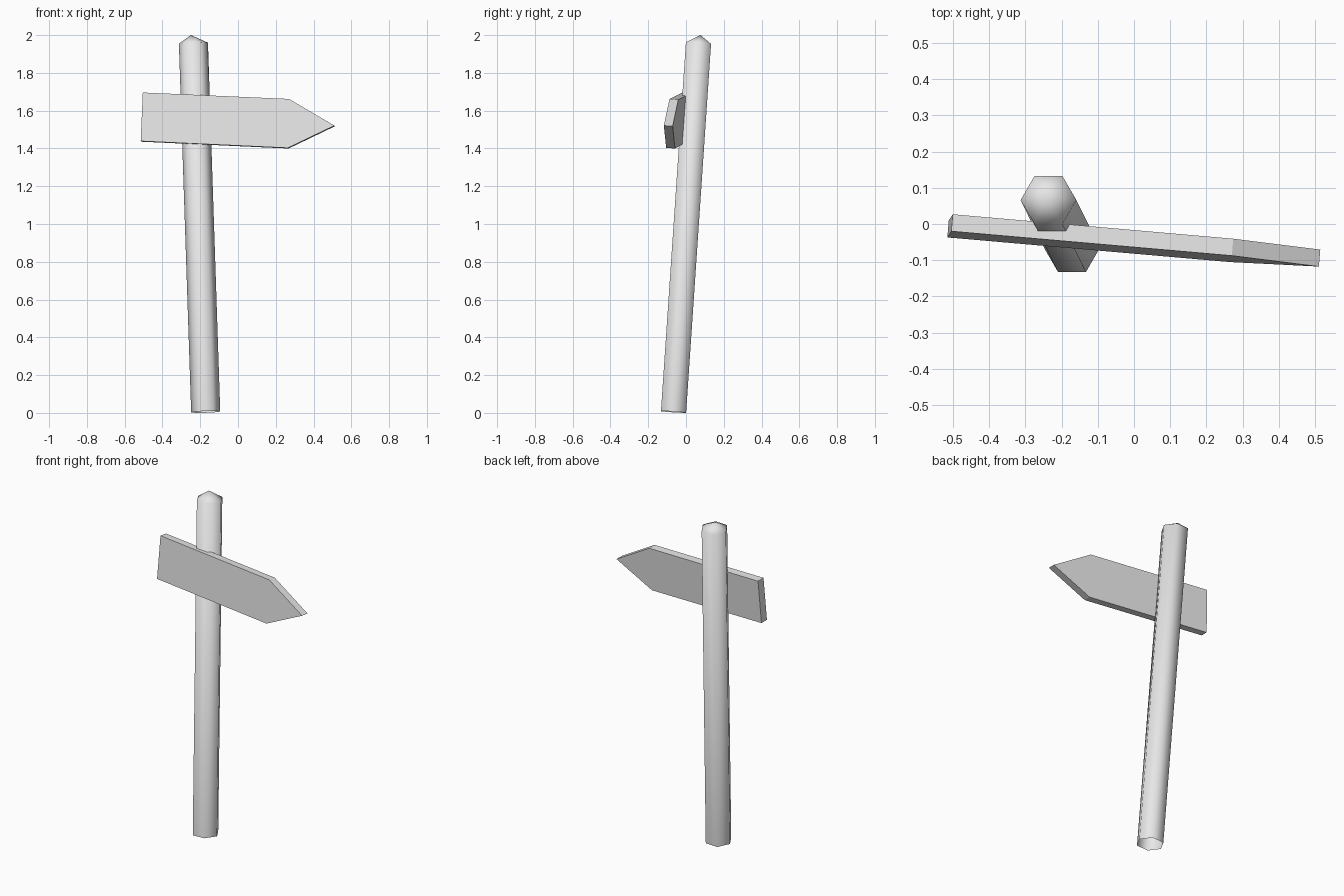
import bpy
import bmesh
import math
from mathutils import Vector

cube = bpy.data.objects.get("Cube")
if cube:
    bpy.data.objects.remove(cube, do_unlink=True)

GREY = (0.8, 0.8, 0.8, 1.0)
grey = bpy.data.materials.new("plain grey")
grey.use_nodes = True
grey.diffuse_color = GREY
grey.node_tree.nodes["Principled BSDF"].inputs["Base Color"].default_value = GREY


def add_object(name, bm, smooth):
    bmesh.ops.recalc_face_normals(bm, faces=bm.faces)
    for face in bm.faces:
        face.smooth = smooth
    mesh = bpy.data.meshes.new(name)
    bm.to_mesh(mesh)
    bm.free()
    mesh.materials.append(grey)
    obj = bpy.data.objects.new(name, mesh)
    bpy.context.collection.objects.link(obj)


# Leaning six-sided post, open underneath, with a blunt point on top
SIDES, RADIUS = 6, 0.077
foot = Vector((-0.171, -0.066, 0.005))
head = Vector((-0.236, 0.066, 1.957))
apex = Vector((-0.249, 0.077, 2.0))
axis = (head - foot).normalized()
side_x = (Vector((1, 0, 0)) - axis * axis.x).normalized()
side_y = axis.cross(side_x)

bm = bmesh.new()
rings = []
for centre in (foot, head):
    ring = []
    for i in range(SIDES):
        a = math.tau * i / SIDES
        ring.append(bm.verts.new(centre + RADIUS * (math.cos(a) * side_x + math.sin(a) * side_y)))
    rings.append(ring)
tip = bm.verts.new(apex)
low, high = rings
for i in range(SIDES):
    j = (i + 1) % SIDES
    bm.faces.new((low[i], low[j], high[j], high[i]))
    bm.faces.new((high[i], high[j], tip))
add_object("post", bm, True)

# Arrow-shaped board, turned and leaning, its outline laid on a slanted plane
outline = [(-0.515, 1.439), (0.264, 1.403), (0.51, 1.521), (0.27, 1.662), (-0.504, 1.696)]
TURN, LEAN, THICKNESS = -0.084, 0.07, 0.047
normal = Vector((-TURN, 1, -LEAN)).normalized()

bm = bmesh.new()
front = [bm.verts.new((x, -0.181 + TURN * x + LEAN * z, z)) for x, z in outline]
back = [bm.verts.new(v.co + normal * THICKNESS) for v in front]
bm.faces.new(front)
bm.faces.new(back[::-1])
for i in range(len(front)):
    j = (i + 1) % len(front)
    bm.faces.new((front[i], back[i], back[j], front[j]))
add_object("arrow_board", bm, False)
